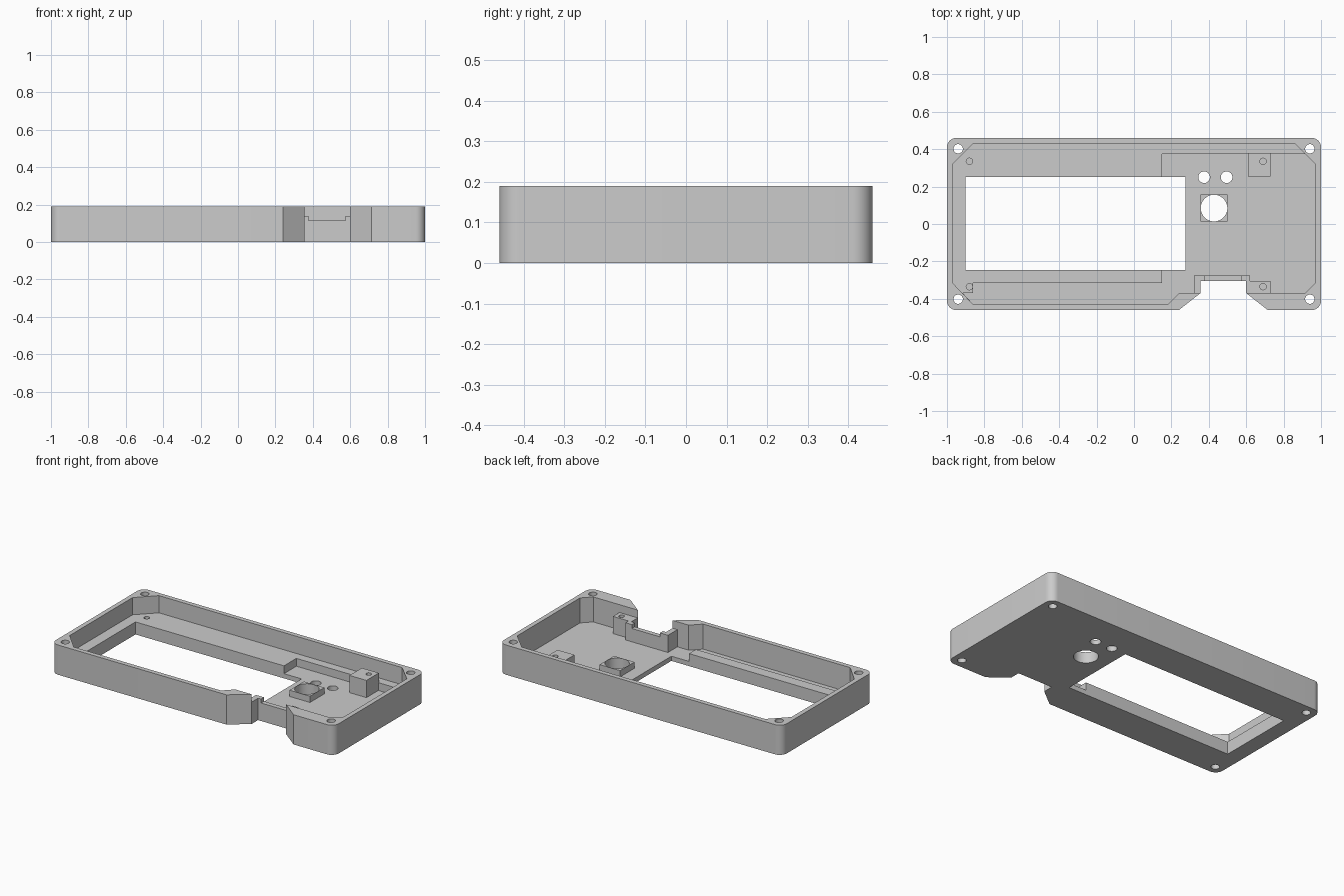
import bpy, bmesh, math

cube = bpy.data.objects.get("Cube")
if cube:
    bpy.data.objects.remove(cube, do_unlink=True)

grey = bpy.data.materials.new("plain_grey")
grey.use_nodes = True
grey.diffuse_color = (0.6, 0.6, 0.6, 1)
grey.node_tree.nodes["Principled BSDF"].inputs["Base Color"].default_value = (0.6, 0.6, 0.6, 1)

HEIGHT, FLOOR, LEDGE, POST, ABOVE = 0.19, 0.03, 0.08, 0.14, 0.3


def prism(name, points, z0, z1):
    """Extrude a flat outline from z0 to z1."""
    bm = bmesh.new()
    face = bm.faces.new([bm.verts.new((x, y, z0)) for x, y in points])
    out = bmesh.ops.extrude_face_region(bm, geom=[face])
    for v in out["geom"]:
        if isinstance(v, bmesh.types.BMVert):
            v.co.z = z1
    bmesh.ops.recalc_face_normals(bm, faces=bm.faces)
    mesh = bpy.data.meshes.new(name)
    bm.to_mesh(mesh)
    bm.free()
    mesh.materials.append(grey)
    obj = bpy.data.objects.new(name, mesh)
    bpy.context.collection.objects.link(obj)
    return obj


def arc(cx, cy, r, start, sweep, steps):
    return [(cx + r * math.cos(math.radians(start + sweep * i / steps)),
             cy + r * math.sin(math.radians(start + sweep * i / steps)))
            for i in range(steps + 1)]


def rect(x0, x1, y0, y1):
    return [(x0, y0), (x1, y0), (x1, y1), (x0, y1)]


def combine(points, z0, z1, operation="DIFFERENCE"):
    """Cut a prism out of the case, or join one to it."""
    tool = prism("tool", points, z0, z1)
    mod = case.modifiers.new("shape", "BOOLEAN")
    mod.operation, mod.solver, mod.object = operation, "EXACT", tool
    bpy.context.view_layer.update()
    graph = bpy.context.evaluated_depsgraph_get()
    old = case.data
    new = bpy.data.meshes.new_from_object(case.evaluated_get(graph))
    case.modifiers.clear()
    case.data = new
    bpy.data.meshes.remove(old)
    bpy.data.objects.remove(tool, do_unlink=True)


def drill(x, y, r, z0, sides=32):
    combine(arc(x, y, r, 0, 360, sides)[:-1], z0, ABOVE)


# Rounded outer block with the tapered connector notch in the front
R = 0.05
outline = arc(-1 + R, -0.46 + R, R, 180, 90, 10)
outline += [(0.24, -0.46), (0.355, -0.37), (0.355, -0.305),
            (0.6, -0.305), (0.6, -0.37), (0.715, -0.46)]
outline += arc(1 - R, -0.46 + R, R, 270, 90, 10)
outline += arc(1 - R, 0.46 - R, R, 0, 90, 10)
outline += arc(-1 + R, 0.46 - R, R, 90, 90, 10)
case = prism("case_shell", outline, 0, HEIGHT)

# Upper cavity, down to the post tops
back = [(0.97, -0.315), (0.97, 0.32), (0.86, 0.43), (-0.86, 0.43), (-0.97, 0.32)]
front_left = [(-0.97, -0.315), (-0.86, -0.43), (0.18, -0.43), (0.24, -0.37)]
combine(back + front_left + [(0.915, -0.37)], POST, ABOVE)

# Middle cavity, leaving the notch wall and front post, down to the ledge
notch_wall = [(0.32, -0.37), (0.32, -0.275), (0.62, -0.275), (0.62, -0.305),
              (0.73, -0.305), (0.73, -0.37), (0.915, -0.37)]
combine(back + front_left + notch_wall, LEDGE, ABOVE)

# Deep pocket and front trough, down to the floor
pocket = [(0.97, -0.315), (0.97, 0.32), (0.915, 0.375), (0.15, 0.375),
          (0.15, -0.315), (-0.86, -0.315), (-0.86, -0.37), (-0.915, -0.37)]
combine(pocket + front_left[1:] + notch_wall, FLOOR, ABOVE)

# Display window and the dip in the notch wall
combine(rect(-0.9, 0.275, -0.245, 0.25), -0.1, ABOVE)
combine(rect(0.377, 0.575, -0.33, -0.25), 0.115, ABOVE)

# Back post and square boss
combine(rect(0.61, 0.73, 0.255, 0.38), 0.01, POST, "UNION")
combine(rect(0.355, 0.5, 0.013, 0.158), 0.01, 0.07, "UNION")

# Knob hole, button holes, corner bolt holes and blind screw holes
drill(0.428, 0.085, 0.071, -0.1, 48)
for x in (0.375, 0.495):
    drill(x, 0.25, 0.031, -0.1)
for y in (-1, 1):
    for x in (-1, 1):
        drill(0.94 * x, 0.402 * y, 0.025, -0.1)
    drill(-0.88, 0.335 * y, 0.017, FLOOR, 24)
    drill(0.69, 0.335 * y, 0.017, FLOOR, 24)

# Smooth the rounded corners and bores, keep the edges crisp
bpy.ops.object.select_all(action="DESELECT")
case.select_set(True)
bpy.context.view_layer.objects.active = case
bpy.ops.object.shade_smooth_by_angle(angle=math.radians(30))
